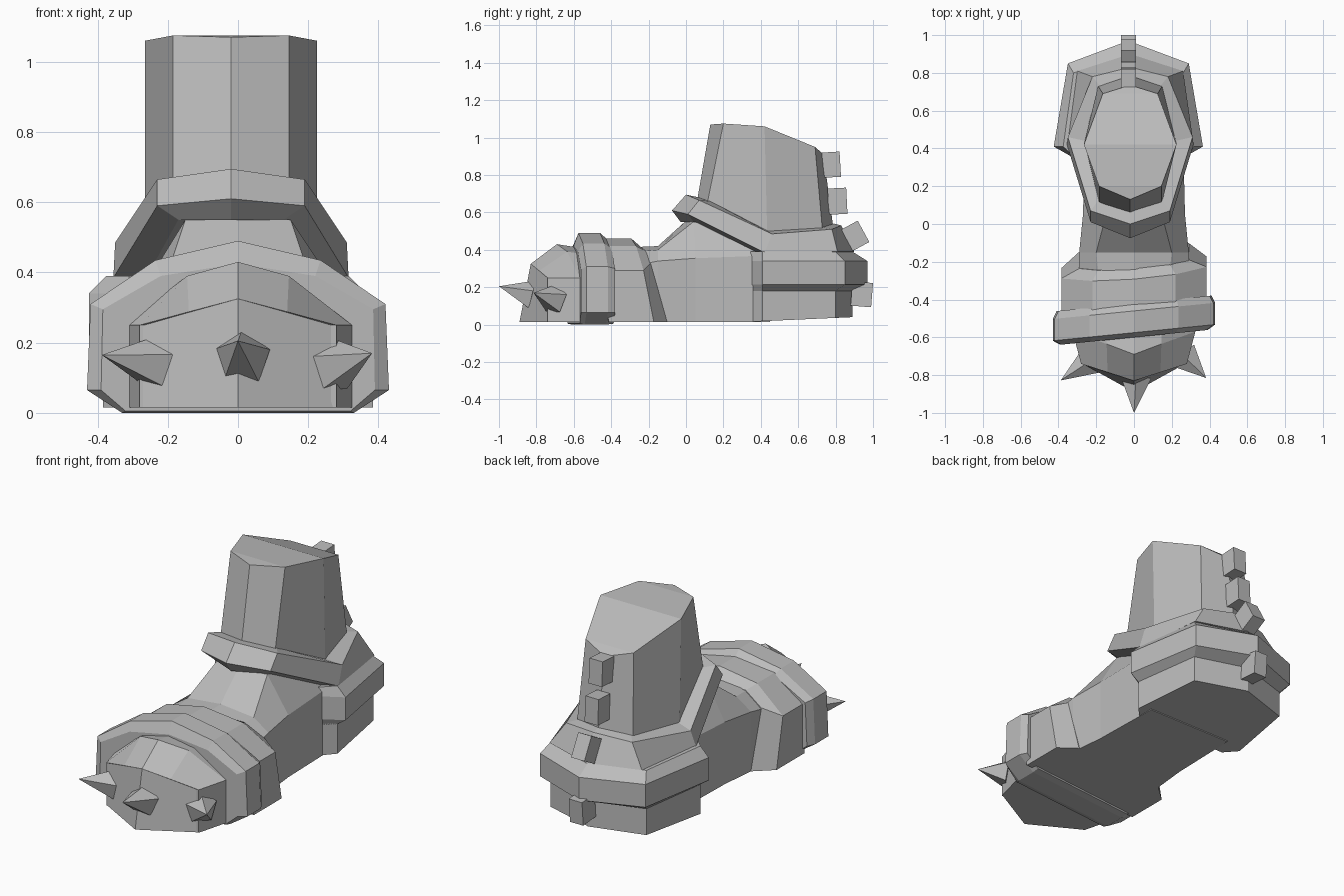
import bpy, bmesh
from mathutils import Vector, Matrix

cube = bpy.data.objects.get("Cube")
if cube:
    bpy.data.objects.remove(cube, do_unlink=True)

grey = bpy.data.materials.new("stone_grey")
grey.use_nodes = True
GREY = (0.5, 0.5, 0.5, 1)
grey.diffuse_color = GREY
grey.node_tree.nodes["Principled BSDF"].inputs["Base Color"].default_value = GREY


def finish(bm, name):
    bmesh.ops.recalc_face_normals(bm, faces=bm.faces[:])
    mesh = bpy.data.meshes.new(name)
    bm.to_mesh(mesh)
    bm.free()
    mesh.materials.append(grey)
    obj = bpy.data.objects.new(name, mesh)
    bpy.context.collection.objects.link(obj)
    return obj


def mirror(half):
    """Complete a half ring; points with x = 0 are kept single."""
    return half + [(-x, y, z) for x, y, z in reversed(half) if x]


def loft(name, halves, shift=0.0):
    """Skin mirrored rings and close both ends with strips across."""
    bm = bmesh.new()
    rings = [[bm.verts.new((x + shift, y, z)) for x, y, z in mirror(h)] for h in halves]
    m = len(rings[0])
    for a, b in zip(rings, rings[1:]):
        for i in range(m):
            j = (i + 1) % m
            bm.faces.new((a[i], a[j], b[j], b[i]))
    n = len(halves[0])
    partner = (lambda i: (m - i) % m) if halves[0][0][0] == 0 else (lambda i: m - 1 - i)
    for ring in (rings[0], rings[-1]):
        for i in range(n - 1):
            ids = list(dict.fromkeys((i, i + 1, partner(i + 1), partner(i))))
            bm.faces.new([ring[k] for k in ids])
    return finish(bm, name)


def arch(y, outline, lean=0.0):
    """Half cross-section at y, leaning with height."""
    return [(x, y + lean * z, z) for x, z in outline]


def skew(obj, k):
    for v in obj.data.vertices:
        v.co.y += k * v.co.x


# Leg shaft, leaning back with a sloped top
loft("leg_shaft", [
    [(0, .045, .58), (.165, .1, .58), (.245, .435, .45), (.17, .73, .5), (0, .79, .5)],
    [(0, .13, 1.07), (.165, .2, 1.075), (.245, .42, 1.06), (.145, .69, .95), (0, .735, .91)],
], -.02)

# Tilted ankle collar running into the heel skirt
loft("ankle_collar", [
    [(0, .07, .68), (.165, .13, .66), (.24, .44, .5), (.16, .73, .52), (0, .79, .54)],
    [(0, 0, .695), (.21, .07, .665), (.33, .46, .485), (.2, .78, .51), (0, .83, .53)],
    [(0, -.075, .61), (.21, .01, .59), (.335, .42, .385), (.28, .81, .39), (0, .9, .39)],
    [(0, -.03, .55), (.15, .04, .55), (.25, .4, .37), (.2, .7, .37), (0, .8, .37)],
], -.02)

# Heel block with a bulging band
inner = [(.28, .345), (.345, .41), (.29, .8), (0, .89)]
outer = [(.28, .345), (.395, .41), (.32, .85), (0, .97)]
loft("heel_band", [[(x, y, z) for x, y in plan] for plan, z in
                   ((inner, .39), (outer, .34), (outer, .215), (inner, .18))], -.03)
loft("heel_base", [[(x, y, .19) for x, y in inner],
                   [(x, y, .0 + .045 * y) for x, y in inner]], -.03)

# Foot body rising into the ankle
loft("foot_body", [
    arch(-.6, [(.3, .015), (.3, .25), (.15, .36), (0, .4)]),
    arch(-.15, [(.29, .015), (.29, .34), (.2, .4), (0, .42)]),
    [(.27, .05, .015), (.27, .05, .355), (.15, .04, .55), (0, .0, .555)],
    arch(.45, [(.26, .015), (.26, .37), (.2, .45), (0, .47)]),
])

# Straps across the front of the foot
body = [(.385, .015), (.385, .29), (.22, .42), (0, .46)]
edge = [(.29, .015), (.29, .33), (.19, .395), (0, .41)]
skew(loft("rear_strap", [arch(-.44, body, -.2), arch(-.2, body, -.2),
                         arch(-.12, edge, -.28)]), .08)
band = [(.33, 0), (.43, .065), (.42, .31), (.235, .435), (0, .49)]
rim = [(.32, .005), (.39, .065), (.385, .295), (.22, .39), (0, .425)]
back = [(.33, .005), (.41, .065), (.4, .3), (.225, .41), (0, .455)]
skew(loft("front_strap", [arch(-.6, rim), arch(-.575, band),
                          arch(-.46, band), arch(-.42, back)]), .1)

# Faceted toe cap
loft("toe_cap", [
    arch(-.5, [(.32, .015), (.32, .25), (.15, .37), (0, .4)]),
    [(.325, -.57, .015), (.325, -.57, .25), (.145, -.635, .39), (0, -.69, .43)],
    [(.28, -.74, .015), (.28, -.74, .25), (.14, -.785, .288), (0, -.83, .325)],
    [(.28, -.74, .015), (.28, -.74, .25), (.14, -.785, .288), (0, -.83, .325)],
][:3])
# Shallow wedge that brings the front of the toe to a point
bm = bmesh.new()
top = [bm.verts.new(p) for p in ((-.28, -.735, .25), (0, -.83, .325), (.28, -.735, .25))]
low = [bm.verts.new(p) for p in ((-.28, -.735, .015), (0, -.89, .015), (.28, -.735, .015))]
bm.faces.new(top)
bm.faces.new(low)
for i in range(3):
    j = (i + 1) % 3
    bm.faces.new((top[i], top[j], low[j], low[i]))
finish(bm, "toe_front")

# Toe spikes
for name, base, tip in (("middle", (.01, -.82, .155), (0, -1, .205)),
                        ("left", (.265, -.7, .135), (.382, -.815, .17)),
                        ("right", (-.225, -.72, .14), (-.388, -.828, .165))):
    base, tip = Vector(base), Vector(tip)
    axis = tip - base
    bm = bmesh.new()
    bmesh.ops.create_cone(bm, cap_ends=True, segments=5, radius1=.085, radius2=0,
                          depth=axis.length)
    bmesh.ops.remove_doubles(bm, verts=bm.verts[:], dist=1e-4)
    turn = axis.to_track_quat('Z', 'Y').to_matrix().to_4x4()
    bm.transform(Matrix.Translation((base + tip) / 2) @ turn)
    finish(bm, name + "_toe_spike")

# Studs down the back, given by centre, size and tilt
for i, (y, z, dy, dz, tilt) in enumerate(((.775, .855, .1, .135, .06),
                                          (.81, .66, .1, .14, .05),
                                          (.905, .475, .1, .13, .5),
                                          (.94, .162, .11, .13, -.08))):
    bm = bmesh.new()
    bmesh.ops.create_cube(bm, size=1)
    bm.transform(Matrix.Translation((-.03, y, z)) @ Matrix.Rotation(tilt, 4, 'X')
                 @ Matrix.Diagonal((.08, dy, dz, 1)))
    finish(bm, "back_stud_%d" % (i + 1))
